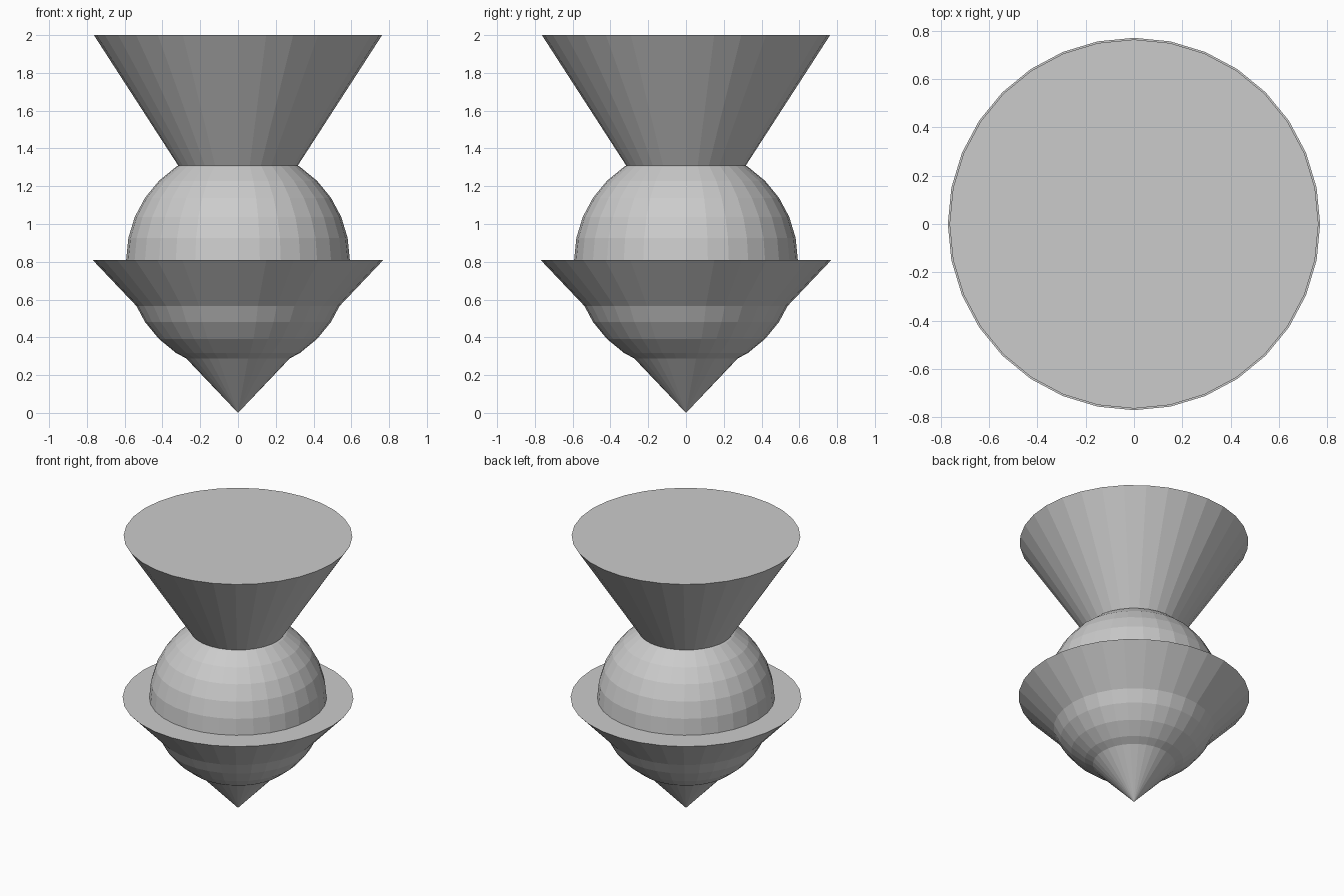
import bpy
from math import pi

if "Cube" in bpy.data.objects:
    bpy.data.objects.remove(bpy.data.objects["Cube"])

SIDES = 32
MID_Z = 0.81  # height of the lower rim and the ball centre


def inverted_cone(name, radius, tip_z, rim_z):
    """Capped cone with its tip pointing down."""
    bpy.ops.mesh.primitive_cone_add(
        vertices=SIDES, radius1=0, radius2=radius, depth=rim_z - tip_z,
        location=(0, 0, (tip_z + rim_z) / 2))
    bpy.context.object.name = name


# Lower cone, standing on its tip
inverted_cone("lower_cone", 0.77, 0.0, MID_Z)

# Ball that sits in, and bulges through, the lower cone
bpy.ops.mesh.primitive_uv_sphere_add(
    segments=SIDES, ring_count=16, radius=0.592, location=(0, 0, MID_Z))
bpy.context.object.name = "ball"

# Upper cone, with its tip sunk to the ball centre
inverted_cone("upper_cone", 0.763, MID_Z + 0.01, 2.0)
